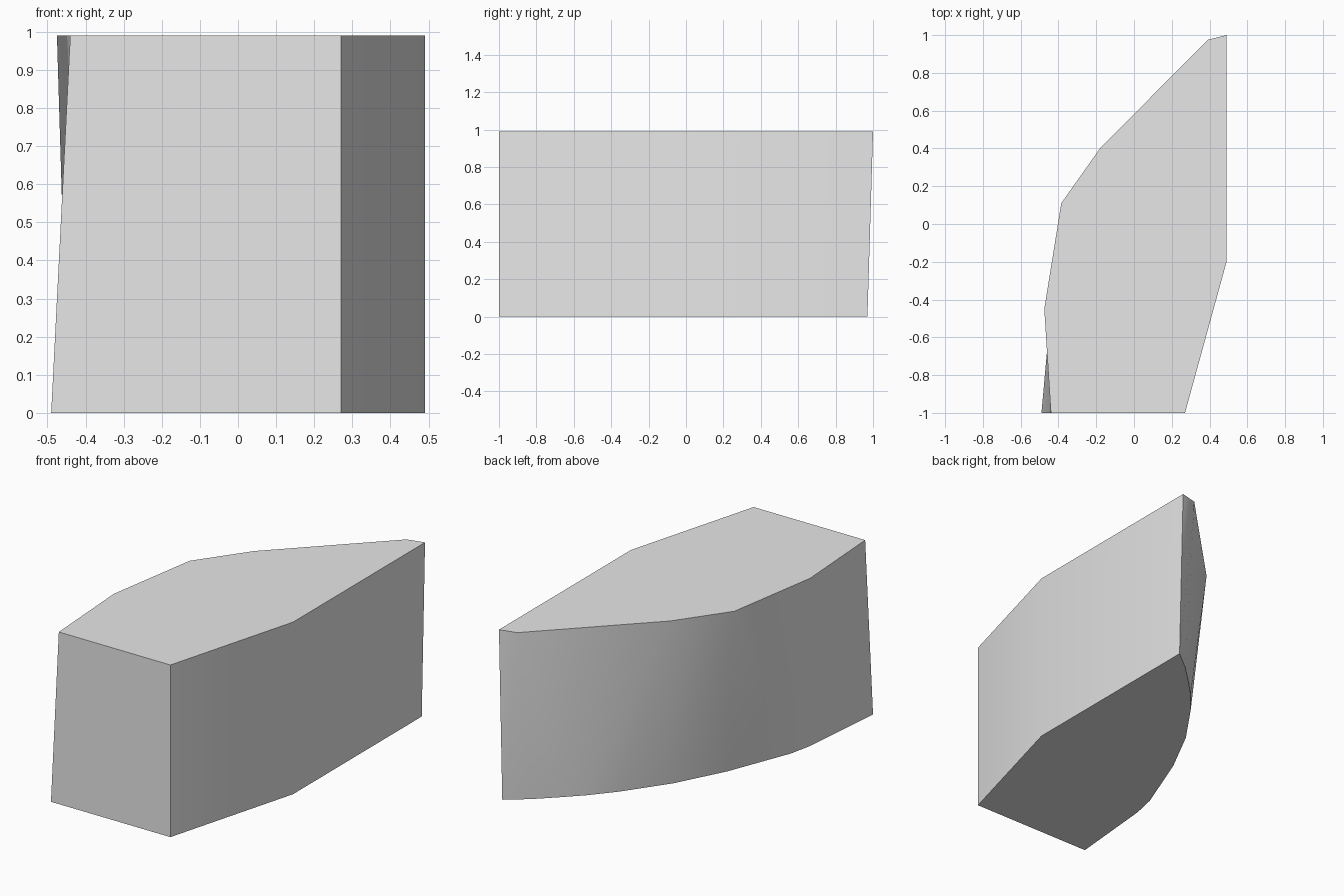
import bpy, bmesh, math
from mathutils import Vector

cube = bpy.data.objects.get("Cube")
if cube:
    bpy.data.objects.remove(cube, do_unlink=True)

HEIGHT = 0.99

# Curved side outlines, from the front corner to the back corner
top_curve = [(-.44, -1), (-.475, -.45), (-.385, .11), (-.18, .4), (.39, .975), (.49, 1)]
bottom_curve = [(-.49, -1), (-.445, -.5), (-.415, -.36), (-.27, .01), (-.125, .29),
                (.05, .54), (.16, .67), (.27, .78), (.37, .875), (.49, .97)]
# Straight side, shared by both outlines, from back to front
straight_side = [(.49, -.2), (.27, -1)]

grey = bpy.data.materials.new("plain_grey")
grey.use_nodes = True
grey.diffuse_color = (.8, .8, .8, 1)
grey.node_tree.nodes["Principled BSDF"].inputs["Base Color"].default_value = (.8, .8, .8, 1)

bm = bmesh.new()


def add_points(points, z):
    return [bm.verts.new((x, y, z)) for x, y in points]


def bridge(low, high):
    """Join two open outlines with triangles, always taking the shorter diagonal."""
    i = j = 0
    while i < len(low) - 1 or j < len(high) - 1:
        step_low = step_high = math.inf
        if i < len(low) - 1:
            step_low = (low[i + 1].co - high[j].co).length
        if j < len(high) - 1:
            step_high = (high[j + 1].co - low[i].co).length
        if step_low <= step_high:
            bm.faces.new((low[i], high[j], low[i + 1]))
            i += 1
        else:
            bm.faces.new((low[i], high[j], high[j + 1]))
            j += 1


low = add_points(bottom_curve, 0)
high = add_points(top_curve, HEIGHT)
low_straight = add_points(straight_side, 0)
high_straight = add_points(straight_side, HEIGHT)

# Curved wall
bridge(low, high)

# Straight walls and front face
low_path = [low[-1]] + low_straight + [low[0]]
high_path = [high[-1]] + high_straight + [high[0]]
for k in range(len(low_path) - 1):
    bm.faces.new((low_path[k], low_path[k + 1], high_path[k + 1], high_path[k]))

# Flat top and bottom
bm.faces.new(high + high_straight)
bm.faces.new(low + low_straight)
bmesh.ops.recalc_face_normals(bm, faces=bm.faces)

mesh = bpy.data.meshes.new("curved_block")
bm.to_mesh(mesh)
bm.free()
mesh.materials.append(grey)
block = bpy.data.objects.new("curved_block", mesh)
bpy.context.collection.objects.link(block)

# Smooth walls with crisp rims and corners
bpy.ops.object.select_all(action='DESELECT')
block.select_set(True)
bpy.context.view_layer.objects.active = block
bpy.ops.object.shade_smooth_by_angle(angle=math.radians(35))
